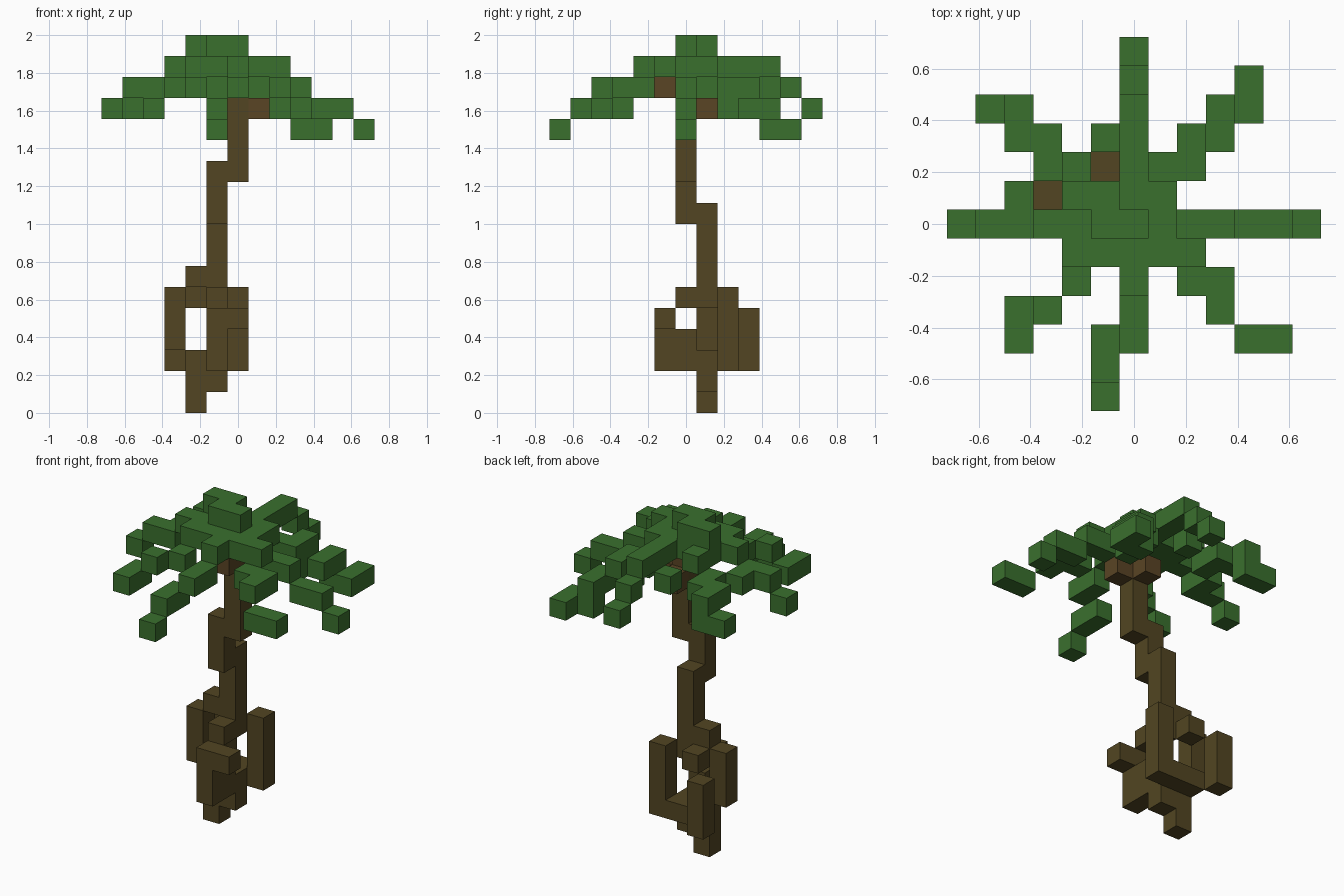
import bpy, bmesh
from math import radians
from mathutils import Vector

cube = bpy.data.objects.get("Cube")
if cube:
    bpy.data.objects.remove(cube, do_unlink=True)

UNIT = 2 / 18  # edge of one block
STEP = {"E": (1, 0, 0), "W": (-1, 0, 0), "N": (0, 1, 0),
        "S": (0, -1, 0), "U": (0, 0, 1), "D": (0, 0, -1)}


def material(name, colour):
    mat = bpy.data.materials.new(name)
    mat.use_nodes = True
    rgba = (*colour, 1)
    mat.diffuse_color = rgba
    bsdf = mat.node_tree.nodes["Principled BSDF"]
    bsdf.inputs["Base Color"].default_value = rgba
    bsdf.inputs["Roughness"].default_value = 0.9
    return mat


leaf = material("leaf green", (0.042, 0.16, 0.027))
bark = material("bark brown", (0.084, 0.06, 0.016))
twig = material("branch brown", (0.1, 0.058, 0.018))


def walk(start, path):
    """Blocks along a path; capitals place a block, small letters only move."""
    here = Vector(start)
    cells = {tuple(int(c) for c in here)}
    for letter in path.replace(" ", ""):
        here = here + Vector(STEP[letter.upper()])
        if letter.isupper():
            cells.add(tuple(int(c) for c in here))
    return cells


def grow(name, mat, start, path=""):
    """Build the outer skin of a chain of blocks as one object."""
    cells = walk(start, path)
    bm = bmesh.new()
    for cell in cells:
        centre = Vector(cell) + Vector((0, 0, 0.5))
        for step in STEP.values():
            normal = Vector(step)
            if tuple(int(c) for c in Vector(cell) + normal) in cells:
                continue
            a = Vector((normal.y, normal.z, normal.x))
            b = normal.cross(a)
            ring = (-a - b, a - b, a + b, b - a)
            bm.faces.new([bm.verts.new((centre + (normal + r) / 2) * UNIT) for r in ring])
    bmesh.ops.remove_doubles(bm, verts=bm.verts[:], dist=UNIT / 100)
    bmesh.ops.dissolve_limit(bm, angle_limit=radians(1), verts=bm.verts[:], edges=bm.edges[:])
    mesh = bpy.data.meshes.new(name)
    bm.to_mesh(mesh)
    bm.free()
    mesh.materials.append(mat)
    obj = bpy.data.objects.new(name, mesh)
    bpy.context.collection.objects.link(obj)
    return obj


# Trunk, stepping sideways as it comes down, and its foot
grow("trunk", bark, (0, 0, 14), "DDD W DD N DDDD")
grow("trunk_foot", bark, (-2, 1, 0), "UU E D")

# Looping roots around the foot
grow("left_root", bark, (0, 2, 5), "DDD W")
grow("front_root", bark, (0, -1, 4), "W DD N U")
grow("front_root_knob", bark, (-1, 0, 5))
grow("right_root", bark, (-2, 1, 6), "wD DD")
grow("back_root", bark, (-2, 2, 5), "wnD DD eS")

# Branches carrying the canopy
grow("branches", twig, (1, 0, 14), "nW uSS")

# Crown of leaves
grow("crown", leaf, (0, 0, 17), "W N W D E S E")

# Drooping fronds
grow("left_frond", leaf, (1, 0, 16), "dEE dEE dE")
grow("right_frond", leaf, (-2, 0, 16), "W dWW dW")
grow("back_frond", leaf, (0, 1, 16), "NNN dN dN")
grow("front_frond", leaf, (0, -1, 16), "S dSS dWS dS")
grow("front_left_frond", leaf, (1, -1, 16), "E dS E S dsE E")
grow("front_right_frond", leaf, (-1, -1, 16), "W dS wS dW S")
grow("back_right_frond", leaf, (-2, 2, 16), "dW N W N D W")
grow("back_left_frond", leaf, (1, 1, 16), "dN E D uN dE N D E N")

# Small side leaves
grow("right_leaflet", leaf, (-4, 1, 15))
grow("back_leaflet", leaf, (-1, 3, 15))
